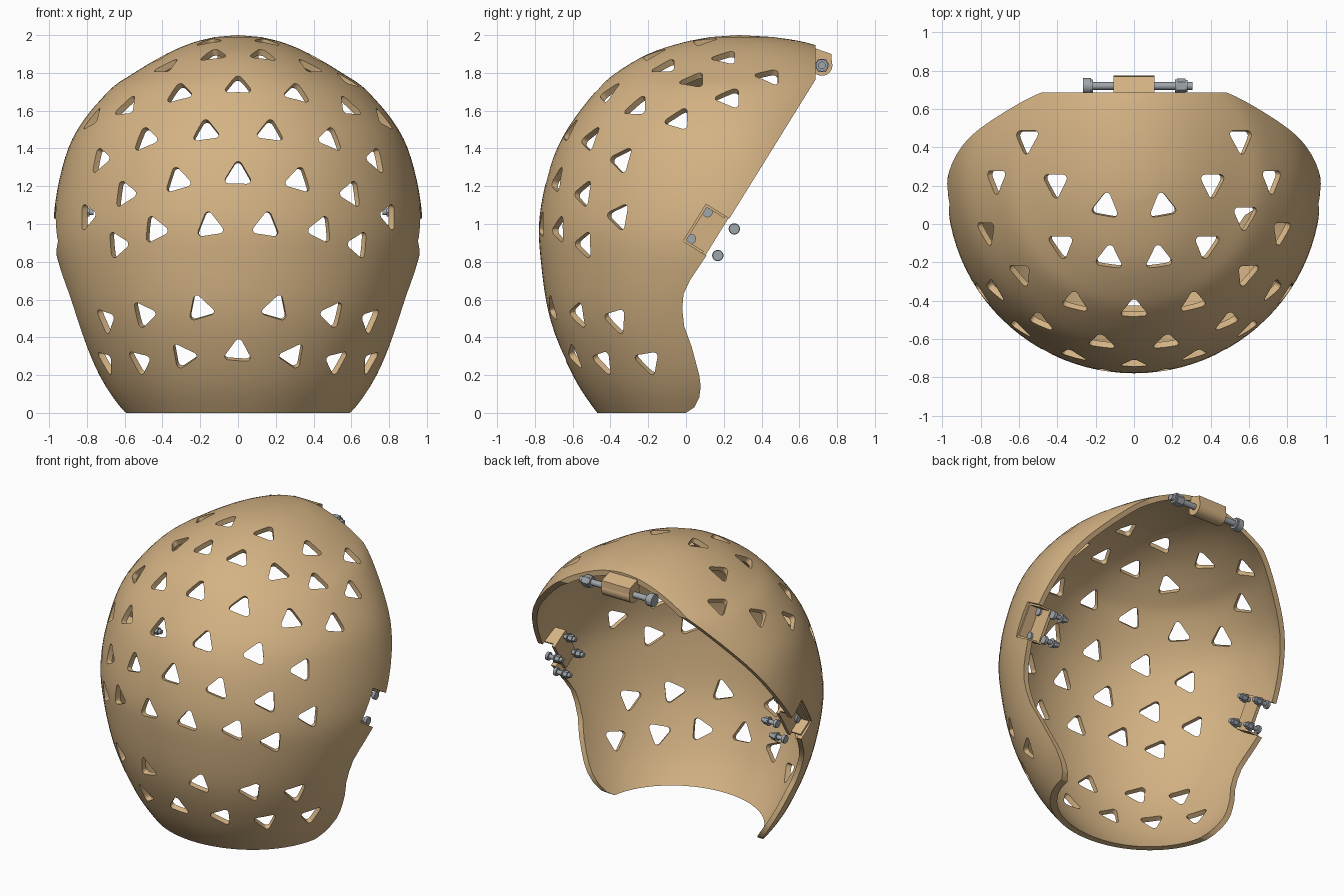
import bpy, bmesh, math
from mathutils import Vector, Matrix
from mathutils.bvhtree import BVHTree

if "Cube" in bpy.data.objects:
    bpy.data.objects.remove(bpy.data.objects["Cube"])


def material(name, rgb, metallic=0.0):
    m = bpy.data.materials.new(name)
    m.use_nodes = True
    m.diffuse_color = (*rgb, 1)
    m.node_tree.nodes["Principled BSDF"].inputs["Base Color"].default_value = (*rgb, 1)
    return m


TAN = material("tan_shell", (0.66, 0.45, 0.23))
STEEL = material("grey_steel", (0.35, 0.38, 0.41))


def make(name, bm, mat=None):
    bmesh.ops.recalc_face_normals(bm, faces=bm.faces)
    me = bpy.data.meshes.new(name)
    bm.to_mesh(me)
    bm.free()
    ob = bpy.data.objects.new(name, me)
    bpy.context.collection.objects.link(ob)
    if mat:
        me.materials.append(mat)
    return ob


def smooth(ob, degrees=30):
    bpy.ops.object.select_all(action='DESELECT')
    ob.select_set(True)
    bpy.context.view_layer.objects.active = ob
    bpy.ops.object.shade_smooth_by_angle(angle=math.radians(degrees))


def prism(bm, ring, offset):
    """Close a ring of points and extrude it along offset."""
    a = [bm.verts.new(p) for p in ring]
    b = [bm.verts.new(Vector(p) + offset) for p in ring]
    bm.faces.new(a)
    bm.faces.new(b[::-1])
    for i in range(len(a)):
        j = (i + 1) % len(a)
        bm.faces.new((a[i], b[i], b[j], a[j]))


def rod(bm, x0, x1, y, z, r, sides=24):
    """Cylinder along x."""
    ring = [(x0, y + r * math.cos(k * math.tau / sides), z + r * math.sin(k * math.tau / sides))
            for k in range(sides)]
    prism(bm, ring, Vector((x1 - x0, 0, 0)))


def catmull(p, t):
    i = min(int(t), len(p) - 2)
    u = t - i
    q = [p[max(0, min(len(p) - 1, i + k))] for k in (-1, 0, 1, 2)]
    return [0.5 * (2 * b + (c - a) * u + (2 * a - 5 * b + 4 * c - d) * u * u
                   + (3 * b - a - 3 * c + d) * u ** 3) for a, b, c, d in zip(*q)]


# Head form: height, front y, half width, centre y, rear depth
SECTIONS = [(-.1, -.38, .50, .08, .50), (0, -.47, .60, .08, .50), (.2, -.60, .735, .10, .60),
            (.5, -.72, .86, .10, .65), (.82, -.77, .96, .17, .70), (1.04, -.775, .975, .20, .75),
            (1.3, -.72, .93, .22, .75), (1.5, -.63, .85, .22, .72), (1.7, -.48, .69, .24, .72),
            (1.8, -.37, .55, .27, .68), (1.9, -.20, .38, .28, .52), (1.96, -.02, .24, .28, .36),
            (1.99, .13, .12, .28, .18)]
SEG, STEPS = 96, 4
bm = bmesh.new()
rings = []
for k in range((len(SECTIONS) - 1) * STEPS + 1):
    z, front, w, c, back = catmull(SECTIONS, k / STEPS)
    ring = []
    for s in range(SEG):
        a = math.tau * s / SEG
        depth = back if math.sin(a) > 0 else c - front
        ring.append(bm.verts.new((w * math.cos(a), c + depth * math.sin(a), z)))
    rings.append(ring)
for lo, hi in zip(rings, rings[1:]):
    for s in range(SEG):
        t = (s + 1) % SEG
        bm.faces.new((lo[s], lo[t], hi[t], hi[s]))
bm.faces.new(rings[0][::-1])
pole = bm.verts.new((0, .28, 2.0))
for s in range(SEG):
    bm.faces.new((rings[-1][s], rings[-1][(s + 1) % SEG], pole))
bmesh.ops.recalc_face_normals(bm, faces=bm.faces)
tree = BVHTree.FromBMesh(bm)
shell = make("shell", bm, TAN)
solid = shell.modifiers.new("thickness", 'SOLIDIFY')
solid.thickness = 0.035
solid.offset = -1

# Rounded triangular vent holes
FRONT_HOLES = [(0, .32), (.29, .30), (.52, .27), (.70, .27), (.2, .55), (.5, .52), (.7, .49),
               (.15, .99), (.44, .97), (.64, .89), (.8, 1.04), (0, 1.26), (.32, 1.23),
               (.6, 1.16), (.17, 1.49), (.49, 1.45), (.73, 1.34)]
TOP_HOLES = [(0, -.45), (.31, -.41), (.59, -.26), (.77, -.04), (.13, -.18), (.38, -.11),
             (.72, .23), (.15, .09), (.41, .21), (.56, .44)]


def vent(bm, origin, direction, ref):
    p, n, _, _ = tree.ray_cast(Vector(origin), Vector(direction))
    if p is None:
        return
    up = (ref - n * ref.dot(n)).normalized()
    side = up.cross(n)
    ring = []
    for corner in (90, 210, 330):
        a = math.radians(corner)
        for k in range(-2, 3):
            b = a + math.radians(30 * k)
            u = .055 * math.cos(a) + .02 * math.cos(b)
            v = .055 * math.sin(a) + .02 * math.sin(b)
            ring.append(p + side * u + up * v - n * .1)
    prism(bm, ring, n * .16)


bm = bmesh.new()
UP, FORWARD = Vector((0, 1, 1)), Vector((0, -1, 0))
for s in (1, -1):
    for x, z in FRONT_HOLES:
        if x or s > 0:
            vent(bm, (s * x, -3, z), (0, 1, 0), UP)
    for x, y in TOP_HOLES:
        if x or s > 0:
            vent(bm, (s * x, y, 3), (0, 0, -1), FORWARD if x > .35 and y > -.3 else UP)
vent(bm, (.58, .04, 3), (0, 0, -1), FORWARD)
vent_cutter = make("vent_cutter", bm)

# Face opening and flat bottom, cut by one side profile
OPENING = [(-1.2, -.4), (-1.2, 0), (0, 0), (.045, .03), (.07, .08), (.078, .14), (.07, .2),
           (.03, .35), (-.01, .46), (-.02, .55), (-.013, .63), (.02, .7), (.1, .82),
           (.9, 2.11), (1.6, 2.11), (1.6, -.4)]
bm = bmesh.new()
prism(bm, [(-1.5, y, z) for y, z in OPENING], Vector((3, 0, 0)))
opening_cutter = make("opening_cutter", bm)

# Side bracket frame: n points out of the opening, d runs up along the rim
D = Vector((0, .527, .85))
N = Vector((0, .85, -.527))
MID = Vector((0, .105, .97))


def rim_box(bm, s, x0, x1, n0, n1, d0, d1):
    ring = [MID + N * n + D * d + Vector((s * x0, 0, 0))
            for n, d in ((n0, d0), (n1, d0), (n1, d1), (n0, d1))]
    prism(bm, ring, Vector((s * (x1 - x0), 0, 0)))


# Rim notches for the brackets and the brow
bm = bmesh.new()
for s in (1, -1):
    rim_box(bm, s, .7, 1.2, -.07, .3, -.115, .115)
prism(bm, [(-.48, .685, 1.6), (-.48, 1.5, 1.6), (-.48, 1.5, 2.2), (-.48, .685, 2.2)],
      Vector((.96, 0, 0)))
notch_cutter = make("notch_cutter", bm)

cutters = [opening_cutter, notch_cutter, vent_cutter]
for cutter in cutters:
    cutter.hide_render = True
    mod = shell.modifiers.new(cutter.name, 'BOOLEAN')
    mod.operation = 'DIFFERENCE'
    mod.solver = 'EXACT'
    mod.object = cutter
dg = bpy.context.evaluated_depsgraph_get()
shell.data = bpy.data.meshes.new_from_object(shell.evaluated_get(dg))
shell.modifiers.clear()
for cutter in cutters:
    bpy.data.objects.remove(cutter)
smooth(shell)

# Side brackets: recessed plate with three walls, and four bolts
for s, label in ((1, "left"), (-1, "right")):
    bm = bmesh.new()
    rim_box(bm, s, .85, .872, -.07, .07, -.115, .115)
    rim_box(bm, s, .85, .945, -.07, -.058, -.115, .115)
    rim_box(bm, s, .85, .945, -.07, .05, -.115, -.103)
    rim_box(bm, s, .85, .945, -.07, .05, .103, .115)
    make(label + "_bracket", bm, TAN)
    bm = bmesh.new()
    for n in (-.041, .126):
        for d in (-.083, .083):
            p = MID + N * n + D * d
            rod(bm, s * .865, s * .885, p.y, p.z, .027)
            rod(bm, s * .765, s * .865, p.y, p.z, .015, 16)
            rod(bm, s * .815, s * .822, p.y, p.z, .03)
            rod(bm, s * .785, s * .815, p.y, p.z, .025, 6)
    smooth(make(label + "_bracket_bolts", bm, STEEL))

# Brow hinge: tan sleeve on a lug, with a long bolt through it
HY, HZ = .72, 1.84
bm = bmesh.new()
rod(bm, -.108, .108, HY, HZ, .055, 32)
prism(bm, [(-.108, y, z) for y, z in ((.65, 1.9), (.67, 1.935), (.77, 1.9), (.773, 1.84), (.68, 1.84))],
      Vector((.216, 0, 0)))
smooth(make("brow_hinge_sleeve", bm, TAN))
bm = bmesh.new()
for x0, x1, r, sides in ((-.22, .305, .02, 24), (-.265, -.225, .042, 24), (-.225, -.215, .035, 24),
                         (.215, .225, .035, 24), (.225, .27, .04, 6), (.27, .28, .032, 24)):
    rod(bm, x0, x1, HY, HZ, r, sides)
smooth(make("brow_hinge_bolt", bm, STEEL))
